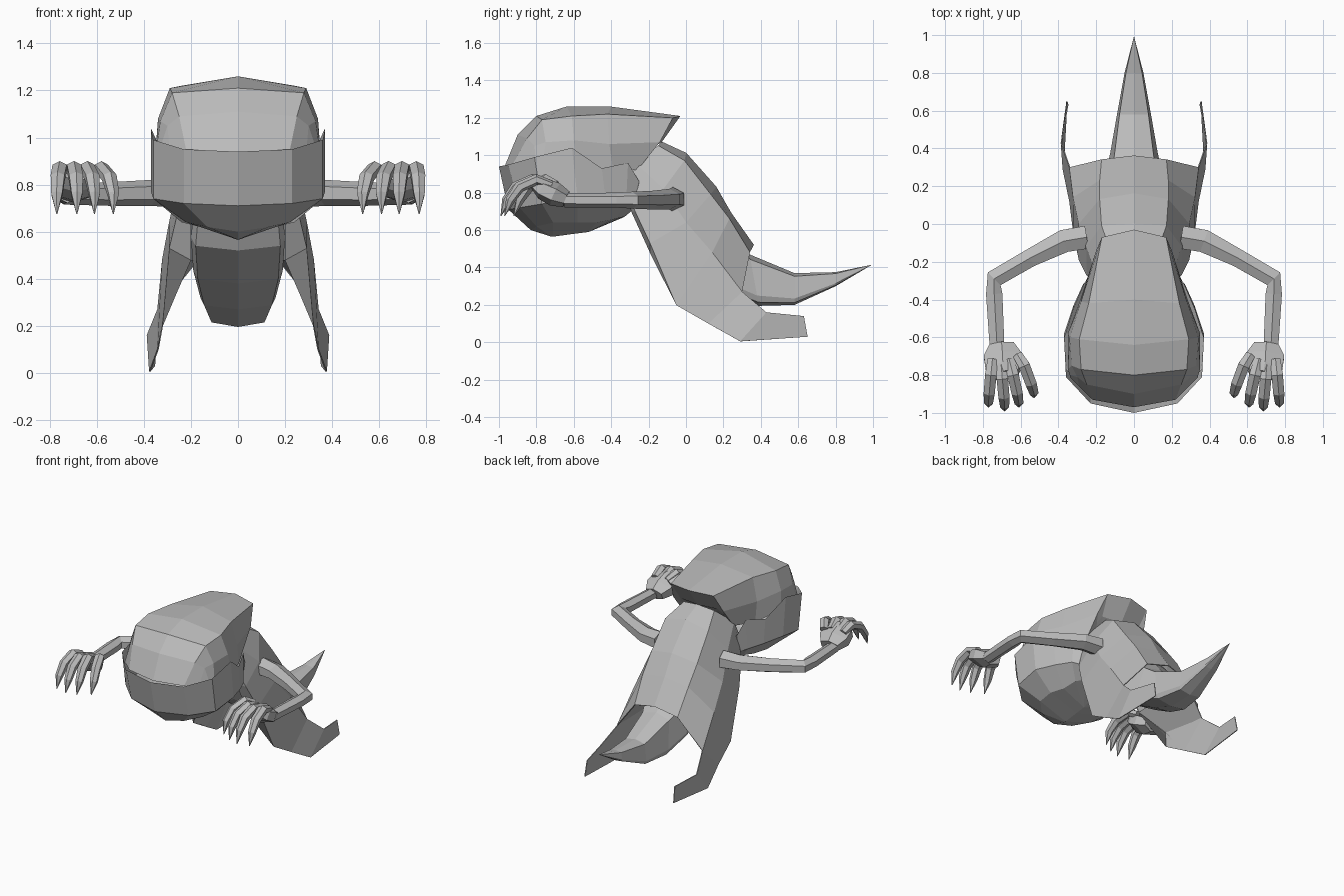
import bpy
import bmesh
import math
from mathutils import Vector

default_cube = bpy.data.objects.get("Cube")
if default_cube:
    bpy.data.objects.remove(default_cube, do_unlink=True)

# One plain grey for the whole creature
grey = bpy.data.materials.new("plain grey")
grey.use_nodes = True
colour = (0.5, 0.5, 0.5, 1)
grey.diffuse_color = colour
grey.node_tree.nodes["Principled BSDF"].inputs["Base Color"].default_value = colour


def add_grid(bm, rows):
    """Join neighbouring rows of points with quads; points are in hundredths."""
    verts = [[bm.verts.new(Vector(point) / 100) for point in row] for row in rows]
    for upper, lower in zip(verts, verts[1:]):
        for i in range(len(upper) - 1):
            bm.faces.new((upper[i], upper[i + 1], lower[i + 1], lower[i]))


def make_part(name, grids, thickness=None, capped=False):
    """Build a left half from grids and mirror it across the middle."""
    bm = bmesh.new()
    for rows in grids:
        add_grid(bm, rows)
    bmesh.ops.remove_doubles(bm, verts=bm.verts, dist=0.0005)
    if capped:
        bmesh.ops.holes_fill(bm, edges=bm.edges, sides=0)
    bmesh.ops.recalc_face_normals(bm, faces=bm.faces)
    mesh = bpy.data.meshes.new(name)
    bm.to_mesh(mesh)
    bm.free()
    mesh.materials.append(grey)
    part = bpy.data.objects.new(name, mesh)
    bpy.context.collection.objects.link(part)
    mirror = part.modifiers.new("mirror", "MIRROR")
    mirror.merge_threshold = 0.001
    if thickness:
        shell = part.modifiers.new("shell", "SOLIDIFY")
        shell.thickness = thickness
        shell.offset = 0


def tube(sections, sides=6):
    """Rings of (x, y, z, half width, half height), with an edge along the top."""
    centres = [Vector(section[:3]) for section in sections]
    rings = []
    for i, section in enumerate(sections):
        before = centres[max(i - 1, 0)]
        after = centres[min(i + 1, len(centres) - 1)]
        along = (after - before).normalized()
        across = along.cross(Vector((0, 0, 1))).normalized()
        up = across.cross(along)
        ring = []
        for k in range(sides + 1):
            angle = math.tau * ((k % sides) / sides + 0.25)
            ring.append(centres[i] + across * section[3] * math.cos(angle)
                        + up * section[4] * math.sin(angle))
        rings.append(ring)
    return rings


def half_ring(bottom, top, width):
    """Half of a boxy section between a bottom and a top (y, z) point."""
    low, high = Vector((0, *bottom)), Vector((0, *top))
    ring = []
    for across, rise in ((0, 0), (0.9, 0.07), (1, 0.2), (0.85, 0.9), (0, 1)):
        ring.append(low.lerp(high, rise) + Vector((across * width, 0, 0)))
    return ring


# Hood: from the underside at the back, over the crown, to the brow
make_part("hood", [[
    [(0, -20, 103), (10, -20, 102), (14, -24, 98), (16, -28, 93)],
    [(0, -13, 107), (15, -15, 107), (17, -18, 103), (19, -26, 93)],
    [(0, -3, 121), (17, -7, 120), (20, -14, 107), (20, -26, 92)],
    [(0, -40, 126), (24, -42, 122), (28, -41, 106), (28, -39, 92)],
    [(0, -64, 126), (29, -61, 121), (34, -60, 108), (35, -58, 95)],
    [(0, -80, 121), (28, -77, 119), (33, -75, 107), (35, -77, 93)],
    [(0, -90, 111), (25, -85, 109), (30, -81, 105), (34, -80, 93)],
    [(0, -97, 94), (22, -93, 94.5), (29, -86, 94), (34, -81, 92)],
]])

# Jaw: a faceted bowl a little wider than the hood
make_part("jaw", [[
    [(0, -100, 94), (23, -95, 95), (36, -81, 99), (37, -61, 104),
     (32, -45, 93), (26, -31, 96), (23, -25, 86), (0, -25, 84)],
    [(0, -95, 71), (23, -89, 72), (36, -77, 74), (37, -58, 77),
     (32, -43, 76), (27, -32, 75), (23, -28, 73), (0, -27, 72)],
    [(0, -83, 60), (13, -80, 62), (22, -71, 64), (24, -58, 64),
     (21, -48, 64), (19, -38, 66), (14, -34, 67), (0, -33, 67)],
    [(0, -72, 56.5), (0, -72, 56.5), (0, -71, 56.5), (0, -60, 58),
     (0, -52, 59), (0, -52, 59), (0, -52, 59), (0, -52, 59)],
]])

# Cape: spine to front edge, ending in two trailing feet
hem_back, hem_side, hem_front = (17, 34, 48), (34, 30, 27), (34, 12, 10)
belly_join, leg_join = (20, -19, 48), (31, -4, 30)
make_part("cape", [
    [
        [(0, -13, 107), (12, -15, 105), (20, -26, 95), (19, -32, 85), (12, -33, 85)],
        [(0, 0, 101), (17, -1, 97), (25, -12, 82), (25, -27, 70), (20, -29, 70)],
        [(0, 16, 83), (18, 13, 79), (29, 0, 64), (29, -19, 53), belly_join],
        [(0, 24, 69), (18, 23, 66), (32, 14, 48), (32, -5, 20), leg_join],
        [(0, 36, 52), hem_back, hem_side, hem_front, hem_front],
    ],
    [
        [hem_side, hem_front],
        [(38.5, 43, 16), (37.5, 29, 0.5)],
        [(35, 63, 14), (35.5, 65, 3)],
    ],
], thickness=0.006)

# Underside closing the cape between the belly and each leg
make_part("underside", [[[belly_join, leg_join], [hem_back, hem_side]]])

# Belly running into the pointed tail
make_part("belly_and_tail", [[
    half_ring((-30, 72), (-15, 100), 18),
    half_ring((-20, 52), (5, 80), 20),
    half_ring((0, 38), (18, 65), 19),
    half_ring((20, 27), (28, 52), 16),
    half_ring((39, 19.5), (34, 47), 12.5),
    half_ring((58, 20), (58, 37), 9),
    half_ring((80, 30), (80, 37.5), 5),
    half_ring((99.5, 41.5), (99.5, 41.5), 0),
]])

# Arms
make_part("arms", [tube([
    (25, -7, 76.5, 7, 6.5), (37, -9, 76.5, 7, 5.5), (55, -18, 76, 5.5, 5),
    (74, -29, 76, 5.5, 4.5), (74, -37, 76, 5, 4), (72.5, -65, 76, 4.5, 3.8),
])], capped=True)

# Palms
make_part("palms", [tube([
    (70, -64, 76.5, 7.5, 4.5), (69.5, -70, 79, 11.5, 6.5),
    (69, -76, 82, 11, 6), (68, -80, 85, 8, 4),
])], capped=True)

# Clawed fingers fanning out from each palm
fingers = []
for base, tip, reach in ((75, 77, 2), (70.5, 68.5, 0), (66, 61, 2), (61.5, 53, 7)):
    spread = tip - base
    fingers.append(tube([
        (base, -73 + reach / 2, 84, 3, 2.5),
        (base + spread * 0.4, -82 + reach, 87, 3.5, 3),
        (base + spread * 0.8, -91 + reach, 83, 3.4, 3),
        (tip, -96 + reach, 76, 2.7, 2.5),
        (tip, -99 + reach, 67.5, 0.2, 0.2),
    ]))
make_part("fingers", fingers, capped=True)
